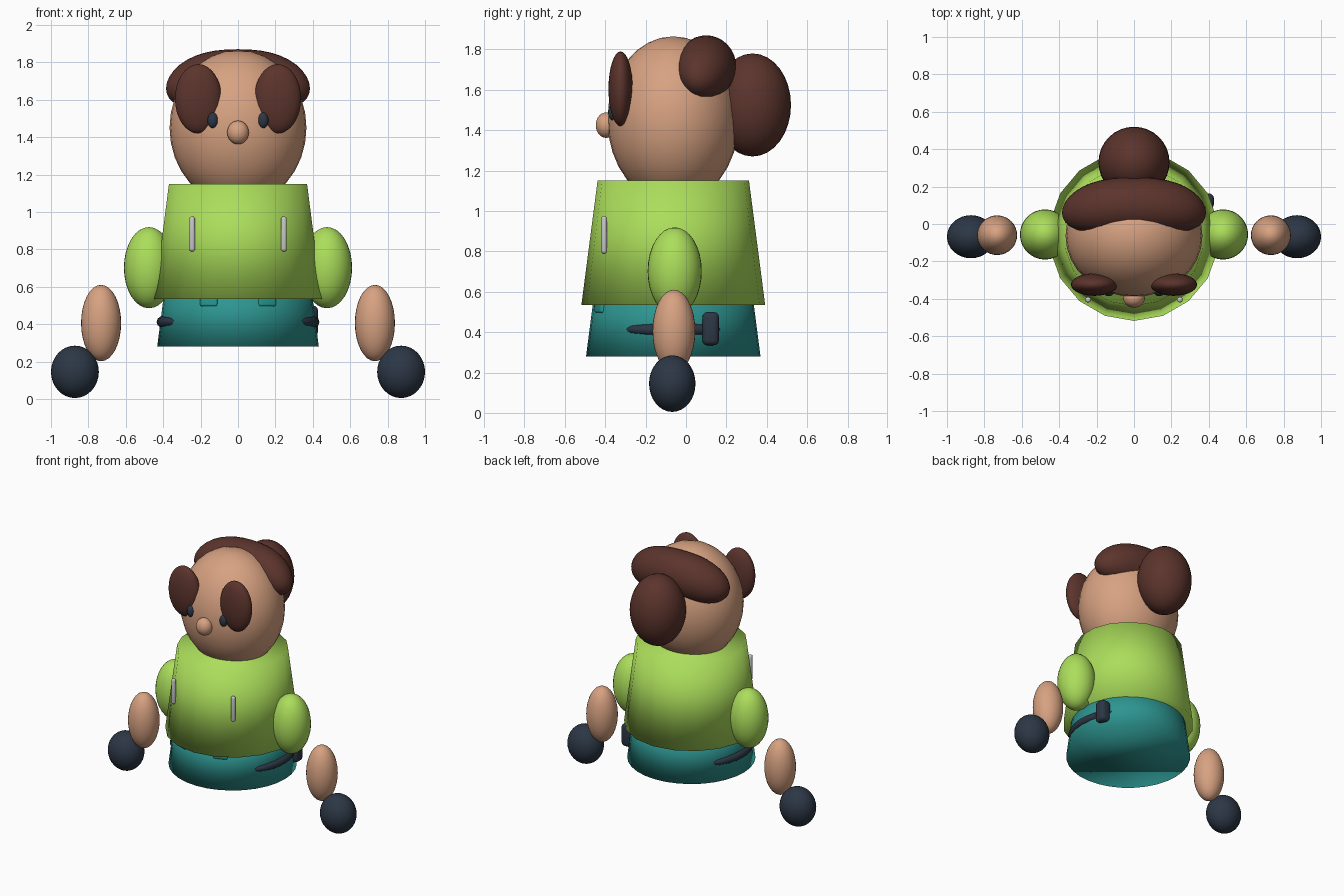
import bpy, bmesh, math
from mathutils import Matrix, Vector

cube = bpy.data.objects.get("Cube")
if cube:
    bpy.data.objects.remove(cube, do_unlink=True)


def material(name, r, g, b):
    m = bpy.data.materials.new(name)
    m.use_nodes = True
    m.diffuse_color = (r, g, b, 1)
    m.node_tree.nodes["Principled BSDF"].inputs["Base Color"].default_value = (r, g, b, 1)
    return m


SKIN = material("skin", 0.68, 0.36, 0.22)
HAIR = material("brown hair", 0.105, 0.034, 0.025)
GREEN = material("lime green", 0.41, 0.73, 0.105)
TEAL = material("teal", 0.026, 0.30, 0.28)
BRIGHT = material("pocket teal", 0.02, 0.36, 0.33)
NAVY = material("dark navy", 0.025, 0.038, 0.06)
SILVER = material("silver", 0.58, 0.58, 0.6)
AXIS_Y = -0.063  # body centre line


def finish(bm, name, mat):
    mesh = bpy.data.meshes.new(name)
    for f in bm.faces:
        f.smooth = True
    bm.to_mesh(mesh)
    bm.free()
    mesh.materials.append(mat)
    ob = bpy.data.objects.new(name, mesh)
    bpy.context.collection.objects.link(ob)
    return ob


def ellipsoid(name, centre, radii, mat):
    bm = bmesh.new()
    bmesh.ops.create_uvsphere(bm, u_segments=32, v_segments=16, radius=1,
                              matrix=Matrix.LocRotScale(Vector(centre), None, Vector(radii)))
    return finish(bm, name, mat)


def frustum(name, low, high, r_low, r_high, sides, mat):
    bm = bmesh.new()
    bmesh.ops.create_cone(bm, cap_ends=True, segments=sides, radius1=r_low, radius2=r_high,
                          depth=high - low,
                          matrix=Matrix.Translation((0, AXIS_Y, (low + high) / 2)))
    return finish(bm, name, mat)


def rounded_box(name, centre, size, bevel, mat, turn=0):
    bm = bmesh.new()
    bmesh.ops.create_cube(bm, size=1, matrix=Matrix.Diagonal((*size, 1)))
    bmesh.ops.bevel(bm, geom=bm.edges[:], offset=bevel, segments=3, profile=0.5, affect='EDGES')
    bmesh.ops.transform(bm, verts=bm.verts,
                        matrix=Matrix.Translation(centre) @ Matrix.Rotation(turn, 4, 'Z'))
    return finish(bm, name, mat)


# Clothes
frustum("trousers", 0.28, 0.62, 0.432, 0.388, 32, TEAL)
frustum("jacket", 0.535, 1.15, 0.455, 0.375, 18, GREEN)

# Head and face
ellipsoid("head", (0, AXIS_Y, 1.45), (0.366, 0.326, 0.415), SKIN)
ellipsoid("nose", (0, -0.395, 1.425), (0.058, 0.052, 0.063), SKIN)

# Hair: bun at the back, full rounded band bent over the crown
ellipsoid("hair_bun", (0, 0.33, 1.525), (0.19, 0.19, 0.255), HAIR)
bm = bmesh.new()
bmesh.ops.create_uvsphere(bm, u_segments=32, v_segments=20, radius=1,
                          matrix=Matrix.Rotation(math.pi / 2, 4, 'Y'))
for v in bm.verts:
    u = min(abs(v.co.x), 1)
    fuller = math.sqrt((1 - u ** 3) / max(1 - u * u, 1e-4)) if u < 0.999 else 1
    v.co = (v.co.x * 0.385,
            0.1 - 0.04 * u * u + v.co.y * fuller * 0.15,
            1.71 - 0.05 * u * u + v.co.z * fuller * 0.16)
finish(bm, "hair_band", HAIR)


def strap(name, s):
    # Tapered strap wrapped round the hip
    curve = bpy.data.curves.new(name, 'CURVE')
    curve.dimensions = '3D'
    curve.bevel_depth = 0.031
    curve.bevel_resolution = 3
    curve.use_fill_caps = True
    spline = curve.splines.new('POLY')
    count = 17
    spline.points.add(count - 1)
    for i, p in enumerate(spline.points):
        t = 2 * i / (count - 1) - 1
        a = math.radians(35) * t
        p.co = (s * 0.404 * math.cos(a), AXIS_Y + 0.404 * math.sin(a), 0.412, 1)
        p.radius = 0.3 + 0.7 * math.sqrt(1 - t * t)
    for_mesh = bpy.data.objects.new(name, curve)
    bpy.context.collection.objects.link(for_mesh)
    spline.use_smooth = True
    curve.materials.append(NAVY)


# Paired parts
for side, s in (("left", 1), ("right", -1)):
    ellipsoid(side + "_eye", (s * 0.135, -0.362, 1.49), (0.028, 0.024, 0.042), NAVY)
    ellipsoid(side + "_fringe", (s * 0.212, -0.324, 1.605), (0.125, 0.06, 0.185), HAIR)
    ellipsoid(side + "_sleeve", (s * 0.476, -0.056, 0.702), (0.134, 0.134, 0.217), GREEN)
    ellipsoid(side + "_forearm", (s * 0.732, -0.06, 0.406), (0.107, 0.106, 0.204), SKIN)
    ellipsoid(side + "_glove", (s * 0.872, -0.068, 0.145), (0.128, 0.115, 0.14), NAVY)
    rounded_box(side + "_zip", (s * 0.245, -0.405, 0.882), (0.03, 0.028, 0.186), 0.012, SILVER)
    rounded_box(side + "_pocket", (s * 0.155, -0.425, 0.55), (0.1, 0.03, 0.11), 0.012,
                BRIGHT, s * math.radians(21))
    strap(side + "_strap", s)

# Pouch on the left hip
rounded_box("hip_pouch", (0.385, 0.122, 0.417), (0.085, 0.083, 0.165), 0.026, NAVY)
